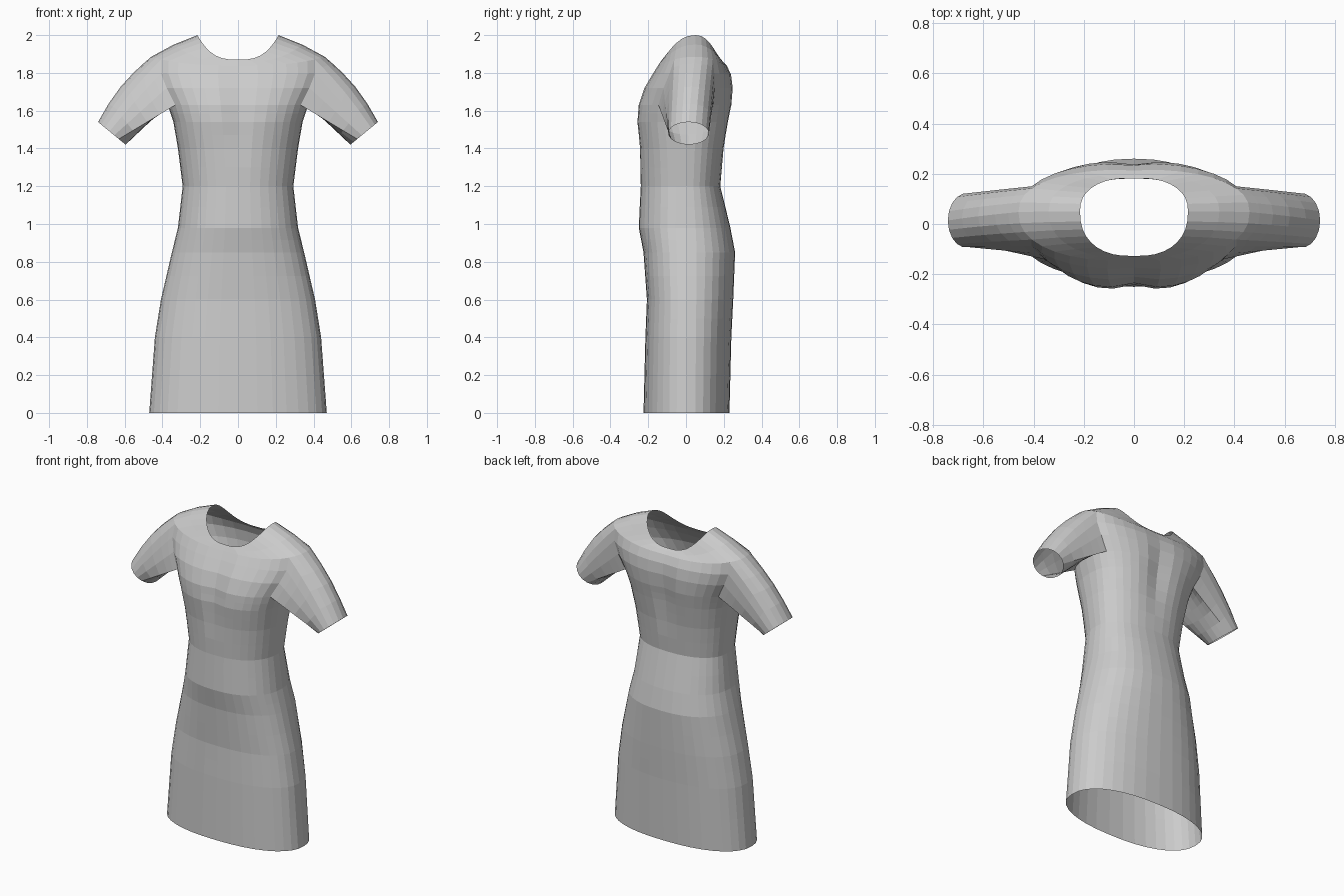
import bpy, bmesh
from math import cos, sin, pi, exp, copysign
from mathutils import Vector

if "Cube" in bpy.data.objects:
    bpy.data.objects.remove(bpy.data.objects["Cube"])

COLS = 36      # columns around the body
ARM = 3        # armhole half-width in columns

# Body profile, hem to underarm: height, half width, front y, back y
BODY = [
    (0, .47, -.225, .23), (.4, .44, -.215, .24), (.6, .408, -.207, .25),
    (.85, .35, -.225, .26), (.98, .318, -.25, .235), (1.2, .293, -.24, .182),
    (1.4, .318, -.25, .205), (1.54, .342, -.266, .23), (1.63, .372, -.258, .247),
]
# Shoulder profile, underarm to neckline: centre height, side height, half width, front y, back y
YOKE = [
    (1.72, 1.72, .425, -.225, .252), (1.79, 1.8, .46, -.182, .242),
    (1.84, 1.885, .46, -.15, .218), (1.858, 1.95, .34, -.138, .2),
    (1.87, 2, .215, -.13, .185),
]

# Full ring list, with an extra ring halfway along each body span
rings = []
for a, b in zip(BODY, BODY[1:]):
    for t in (0, .5):
        z, *rest = [p + (q - p) * t for p, q in zip(a, b)]
        rings.append((z, z, *rest))
ARM_LOW = len(rings)           # underarm ring
ARM_HIGH = ARM_LOW + 3         # shoulder tip ring
rings.append((BODY[-1][0], *BODY[-1]))
rings += YOKE


def body_point(ring, i):
    zc, zs, hw, front, back = ring
    n = 2.3 + .2 * exp(-((zc - 1.6) / .2) ** 2)      # squarer at the chest
    yc = .05 * min(1, max(0, (zs - 1.6) / .3))       # shoulders sit further back
    a = 2 * pi * i / COLS
    x = copysign(abs(cos(a)) ** (2 / n), cos(a))
    y = abs(sin(a)) ** (2 / n)
    # shallow hollow down the middle of the chest and spine
    hollow = .025 * exp(-((zc - 1.58) / .2) ** 2 - (x * hw / .07) ** 2)
    if sin(a) > 0:
        y = yc + (back - yc - hollow) * y
    else:
        y = yc + (front - yc + hollow) * y
    return Vector((x * hw, y, zc + (zs - zc) * abs(x) ** 3))


def in_armhole(r, i):
    return ARM_LOW <= r < ARM_HIGH and (i + ARM) % (COLS // 2) < 2 * ARM


bm = bmesh.new()

# Skirt, bodice and shoulders, leaving the armholes open
grid = [[bm.verts.new(body_point(r, i)) for i in range(COLS)] for r in rings]
for r in range(len(rings) - 1):
    for i in range(COLS):
        if not in_armhole(r, i):
            j = (i + 1) % COLS
            bm.faces.new((grid[r][i], grid[r][j], grid[r + 1][j], grid[r + 1][i]))

# Sleeves: each grows from its armhole edge to an oval cuff
for side, mid in ((1, 0), (-1, COLS // 2)):
    path = [(ARM_LOW, k) for k in range(ARM)]
    path += [(r, ARM) for r in range(ARM_LOW, ARM_HIGH)]
    path += [(ARM_HIGH, k) for k in range(ARM, -ARM, -1)]
    path += [(r, -ARM) for r in range(ARM_HIGH, ARM_LOW, -1)]
    path += [(ARM_LOW, k) for k in range(-ARM, 0)]
    previous = [grid[r][(mid + side * k) % COLS] for r, k in path]
    starts = [v.co.copy() for v in previous]
    count = len(starts)
    for t in (.12, .28, .5, .75, 1):
        ring = []
        for k in range(count):
            a = 2 * pi * k / count
            cuff = Vector((side * (.668 - .073 * cos(a)),
                           .014 + .108 * sin(a), 1.48 - .06 * cos(a)))
            p = starts[k].lerp(cuff, t)
            p += Vector((side * .02, 0, .015)) * max(0, -cos(a)) * sin(pi * t)
            ring.append(bm.verts.new(p))
        for k in range(count):
            m = (k + 1) % count
            bm.faces.new((previous[k], previous[m], ring[m], ring[k]))
        previous = ring

# Tidy up the unused points inside the armholes
bmesh.ops.delete(bm, geom=[v for v in bm.verts if not v.link_faces], context='VERTS')
bmesh.ops.recalc_face_normals(bm, faces=bm.faces)
mesh = bpy.data.meshes.new("dress")
bm.to_mesh(mesh)
bm.free()
dress = bpy.data.objects.new("dress", mesh)
bpy.context.collection.objects.link(dress)
